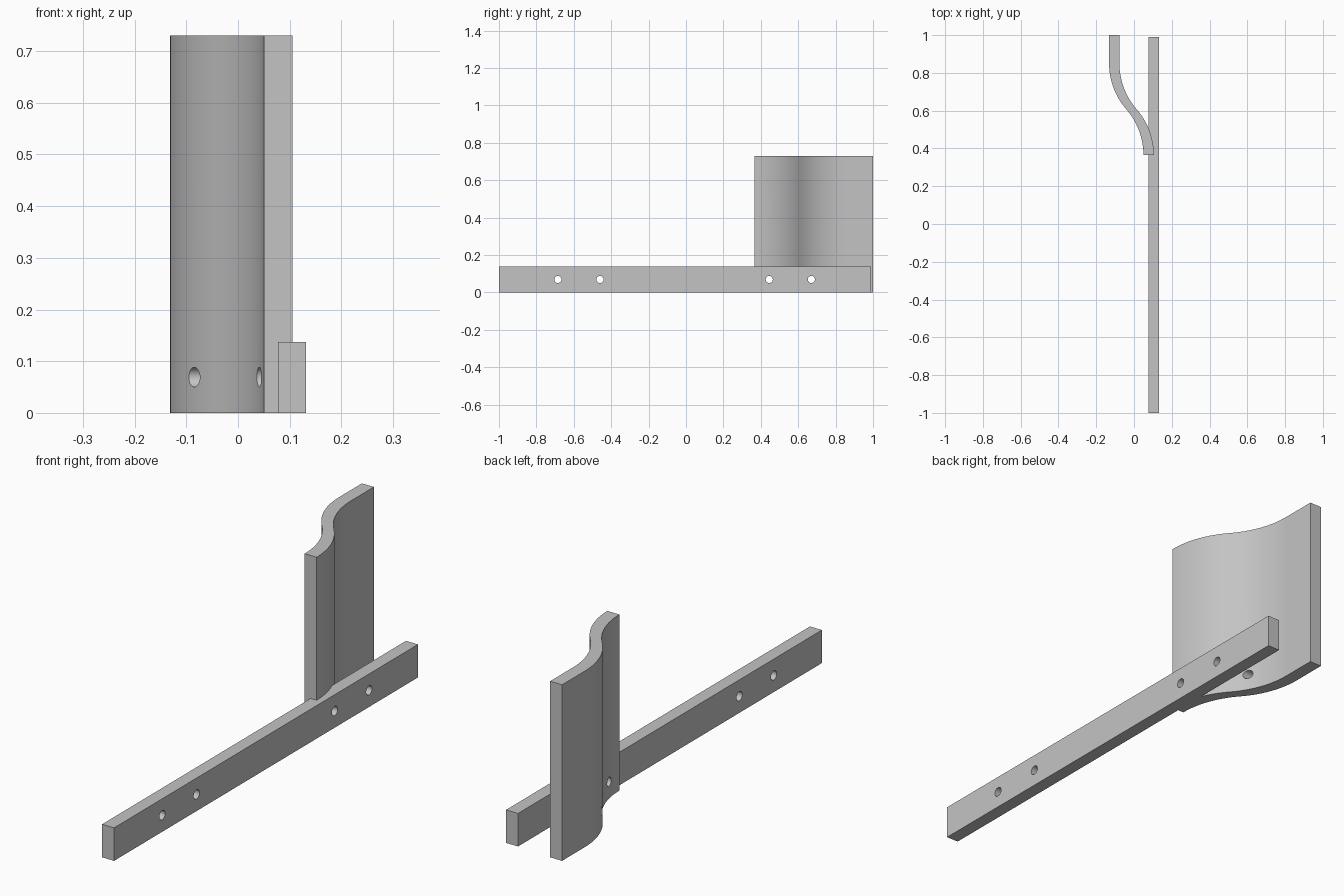
import bpy, bmesh, math

cube = bpy.data.objects.get("Cube")
if cube:
    bpy.data.objects.remove(cube, do_unlink=True)

grey = bpy.data.materials.new("light grey")
grey.use_nodes = True
colour = (0.55, 0.55, 0.55, 1)
grey.diffuse_color = colour
grey.node_tree.nodes["Principled BSDF"].inputs["Base Color"].default_value = colour

THICK = 0.055
HOLE_Z, HOLE_R = 0.069, 0.019


def extrude_outline(name, outline, height):
    """Solid standing on the ground from a plan outline."""
    bm = bmesh.new()
    base = bm.faces.new([bm.verts.new((x, y, 0)) for x, y in outline])
    top = bmesh.ops.extrude_face_region(bm, geom=[base])["geom"]
    bmesh.ops.translate(bm, vec=(0, 0, height),
                        verts=[v for v in top if isinstance(v, bmesh.types.BMVert)])
    bmesh.ops.recalc_face_normals(bm, faces=bm.faces)
    mesh = bpy.data.meshes.new(name)
    bm.to_mesh(mesh)
    bm.free()
    mesh.materials.append(grey)
    obj = bpy.data.objects.new(name, mesh)
    bpy.context.collection.objects.link(obj)
    return obj


def select_only(obj):
    bpy.ops.object.select_all(action='DESELECT')
    obj.select_set(True)
    bpy.context.view_layer.objects.active = obj


def drill(obj, hole_ys):
    """Cut round holes running along x, then shade the result."""
    for y in hole_ys:
        bpy.ops.mesh.primitive_cylinder_add(vertices=32, radius=HOLE_R, depth=1,
                                            location=(0, y, HOLE_Z),
                                            rotation=(0, math.pi / 2, 0))
        cutter = bpy.context.object
        cutter.name = "hole_cutter"
        cutter.hide_render = True
        cutter.data.materials.append(grey)
        select_only(obj)
        mod = obj.modifiers.new("hole", 'BOOLEAN')
        mod.operation = 'DIFFERENCE'
        mod.solver = 'EXACT'
        mod.object = cutter
        bpy.ops.object.modifier_apply(modifier=mod.name)
        bpy.data.objects.remove(cutter, do_unlink=True)
    select_only(obj)
    bpy.ops.object.shade_smooth_by_angle(angle=math.radians(30))


# Long flat bar with two pairs of holes
x0, x1 = 0.132 - THICK, 0.132
bar = extrude_outline("long_bar", [(x0, -1), (x1, -1), (x1, 0.99), (x0, 0.99)], 0.137)
drill(bar, (-0.685, -0.46, 0.445, 0.67))

# Tall plate: two equal opposing arcs followed by a straight end
near_x, far_x = 0.05, -0.132
near_y, bend_y = 0.365, 0.85
half_x, half_y = (near_x - far_x) / 2, (bend_y - near_y) / 2
radius = (half_x ** 2 + half_y ** 2) / (2 * half_x)
sweep = math.asin(half_y / radius)
STEPS = 16
angles = [sweep * i / STEPS for i in range(STEPS + 1)]
first = [(near_x - radius * (1 - math.cos(a)), near_y + radius * math.sin(a)) for a in angles]
second = [(far_x + radius * (1 - math.cos(a)), bend_y - radius * math.sin(a))
          for a in reversed(angles[:-1])]
edge = first + second + [(far_x, 1)]
outline = edge + [(x + THICK, y) for x, y in reversed(edge)]
plate = extrude_outline("curved_plate", outline, 0.73)
drill(plate, (0.445, 0.67))
